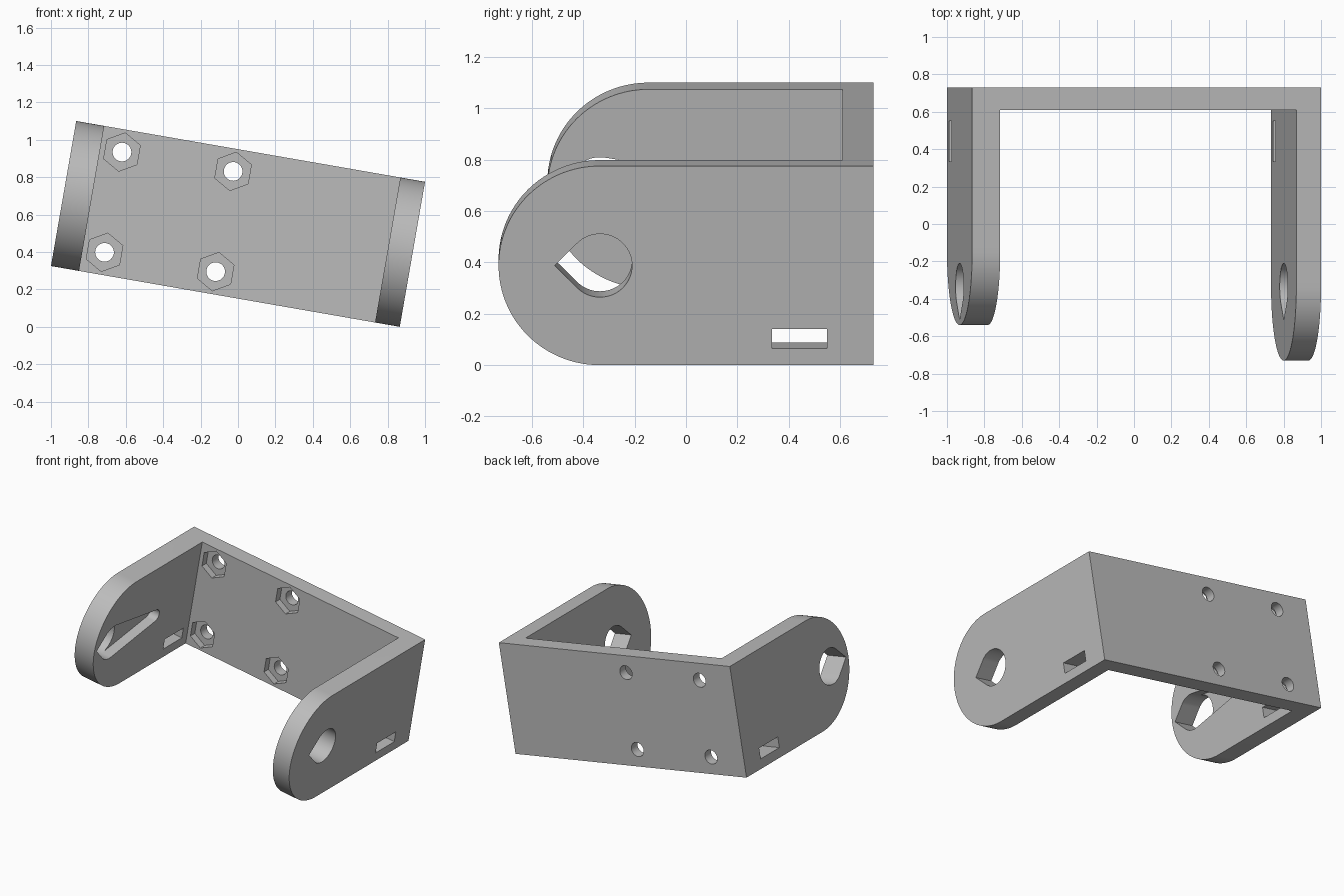
import bpy, bmesh
from math import radians, cos, sin, acos, sqrt, degrees
from mathutils import Matrix

cube = bpy.data.objects.get("Cube")
if cube:
    bpy.data.objects.remove(cube)

W, H = 0.9465, 0.3935          # half width and half height
BACK, PLATE = 0.73, 0.12       # rear face and plate thickness
PIVOT = -0.335                 # y of the pivot holes
R, R_END, END = 0.125, 0.045, 0.165

grey = bpy.data.materials.new("plain grey")
grey.use_nodes = True
colour = (0.5, 0.5, 0.5, 1)
grey.diffuse_color = colour
grey.node_tree.nodes["Principled BSDF"].inputs["Base Color"].default_value = colour


def arc(cy, cz, r, a0, a1, n=32):
    angles = [radians(a0 + (a1 - a0) * i / n) for i in range(n + 1)]
    return [(cy + r * cos(a), cz + r * sin(a)) for a in angles]


def rect(y0, y1, z0, z1):
    return [(y0, z0), (y1, z0), (y1, z1), (y0, z1)]


def prism(name, profile, lo, hi, axis="x"):
    """Extrude a flat profile from lo to hi along x (y,z points) or y (x,z points)."""
    bm = bmesh.new()
    place = (lambda p, t: (t, *p)) if axis == "x" else (lambda p, t: (p[0], t, p[1]))
    rings = [[bm.verts.new(place(p, t)) for p in profile] for t in (lo, hi)]
    bm.faces.new(rings[0])
    bm.faces.new(rings[1])
    n = len(profile)
    for i in range(n):
        j = (i + 1) % n
        bm.faces.new((rings[0][i], rings[0][j], rings[1][j], rings[1][i]))
    bmesh.ops.recalc_face_normals(bm, faces=bm.faces)
    mesh = bpy.data.meshes.new(name)
    bm.to_mesh(mesh)
    bm.free()
    mesh.materials.append(grey)
    ob = bpy.data.objects.new(name, mesh)
    bpy.context.collection.objects.link(ob)
    return ob


helpers = []


def combine(target, other, operation="DIFFERENCE"):
    mod = target.modifiers.new(other.name, "BOOLEAN")
    mod.operation = operation
    mod.solver = "EXACT"
    mod.object = other
    other.hide_render = True
    helpers.append(other)


def arm_profile(tip):
    return arc(tip + H, 0, H, 90, 270, 64) + [(BACK, -H), (BACK, H)]


# Plate and two round-ended arms, joined into one bracket
bracket = prism("bracket", rect(-W + 0.05, W - 0.05, -H, H), BACK - PLATE, BACK, "y")
combine(bracket, prism("right_arm", arm_profile(-0.54), -W, -W + 0.152), "UNION")
combine(bracket, prism("left_arm", arm_profile(-0.73), W - 0.134, W), "UNION")

# Teardrop pivot holes and strap slots through both arms
tip = (PIVOT - R * sqrt(2), 0)
teardrop = arc(PIVOT, 0, R, -135, 135, 48) + [tip]
for side, s in (("right", -1), ("left", 1)):
    lo, hi = sorted((s * 0.7, s * 1.1))
    combine(bracket, prism(side + "_pivot_hole", teardrop, lo, hi))
    combine(bracket, prism(side + "_strap_slot", rect(0.335, 0.55, -0.327, -0.251), lo, hi))

# Tapered lever pocket on the inner face of the shorter arm
t = degrees(acos((R - R_END) / (END - PIVOT)))
pocket = (arc(PIVOT, 0, R, t, 135) + [tip] + arc(PIVOT, 0, R, 225, 360 - t)
          + arc(END, 0, R_END, -t, t))
combine(bracket, prism("lever_pocket", pocket, -W + 0.08, -0.7))

# Screw holes with hexagonal nut recesses
for x in (-0.677, -0.074):
    for z in (-0.272, 0.272):
        combine(bracket, prism("screw_hole", arc(x, z, 0.05, 0, 350, 35), 0.5, 0.8, "y"))
        combine(bracket, prism("nut_recess", arc(x, z, 0.104, 30, 330, 5),
                               0.55, BACK - PLATE + 0.05, "y"))

# Bake the cuts, then tilt the bracket onto its lowest edge
bpy.context.view_layer.update()
depsgraph = bpy.context.evaluated_depsgraph_get()
baked = bpy.data.meshes.new_from_object(bracket.evaluated_get(depsgraph))
bracket.modifiers.clear()
bracket.data = baked
for ob in helpers:
    bpy.data.objects.remove(ob)
baked.transform(Matrix.Translation((0, 0, 0.55)) @ Matrix.Rotation(radians(9.88), 4, "Y"))

bpy.ops.object.select_all(action="DESELECT")
bracket.select_set(True)
bpy.context.view_layer.objects.active = bracket
bpy.ops.object.shade_smooth_by_angle(angle=radians(30))
